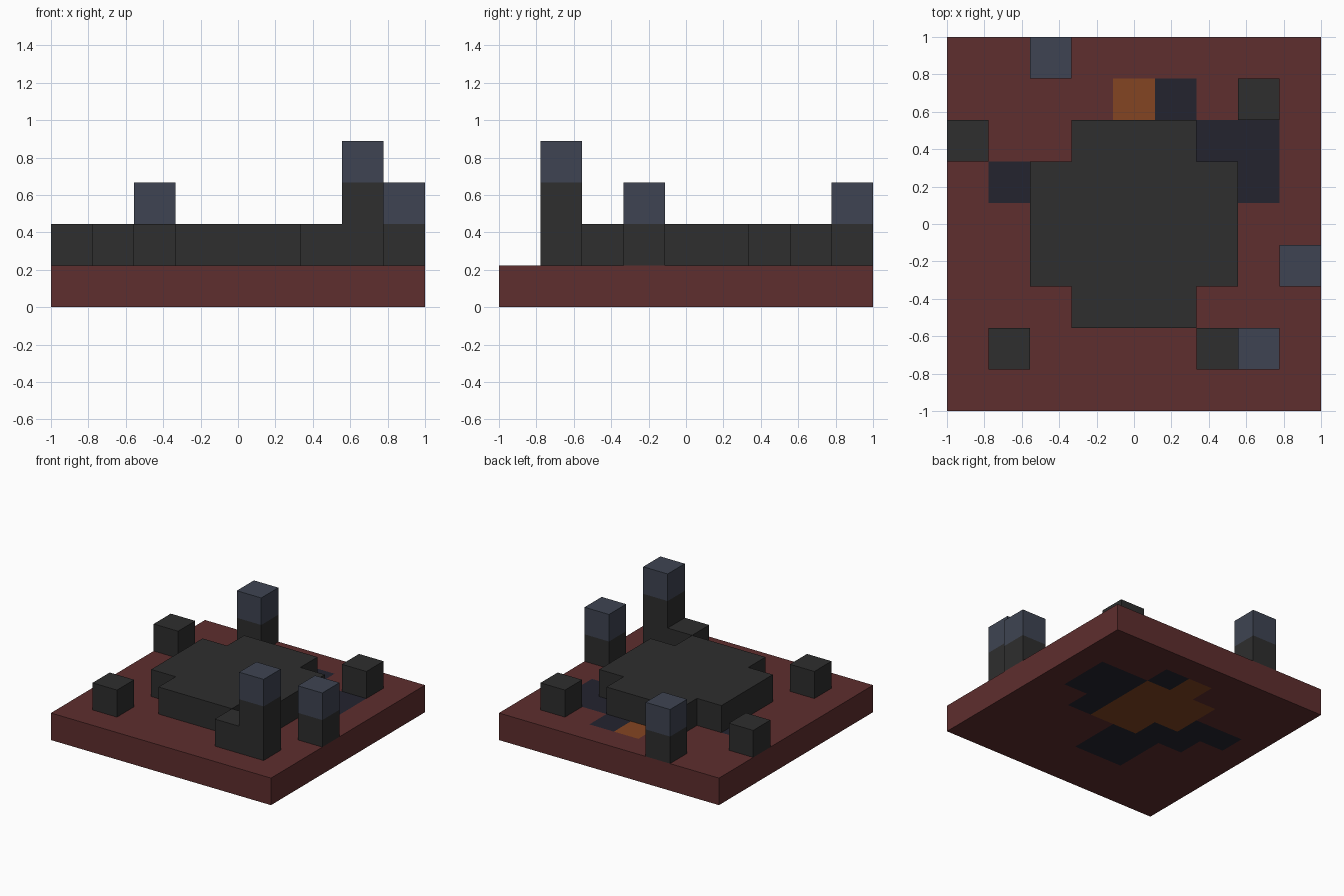
import bpy
import bmesh

old = bpy.data.objects.get("Cube")
if old:
    bpy.data.objects.remove(old, do_unlink=True)

N = 9
S = 2 / N  # one block


def material(name, rgb):
    linear = [((c / 255 + 0.055) / 1.055) ** 2.4 for c in rgb] + [1]
    m = bpy.data.materials.new(name)
    m.use_nodes = True
    m.diffuse_color = linear
    m.node_tree.nodes["Principled BSDF"].inputs["Base Color"].default_value = linear
    return m


BRICK = material("dark red brick", (94, 46, 46))
STONE = material("charcoal stone", (46, 46, 46))
SLATE = material("slate blue", (62, 68, 82))
NAVY = material("dark navy", (36, 36, 47))
LAVA = material("burnt orange", (132, 69, 34))


def blocks(name, cells, level, height, mats):
    """Solid made of grid cells {(column, row): material index}, open inside."""
    bm = bmesh.new()
    z0, z1 = level * S, (level + height) * S

    def quad(points, index):
        f = bm.faces.new([bm.verts.new(p) for p in points])
        f.material_index = index

    for (i, j), index in cells.items():
        x, y = -1 + i * S, -1 + j * S
        ring = [(x, y), (x + S, y), (x + S, y + S), (x, y + S)]
        quad([(*p, z1) for p in ring], index)
        quad([(*p, z0) for p in reversed(ring)], index)
        # walls only where there is no neighbour
        for k, (di, dj) in enumerate([(0, -1), (1, 0), (0, 1), (-1, 0)]):
            if (i + di, j + dj) not in cells:
                a, b = ring[k], ring[(k + 1) % 4]
                quad([(*a, z0), (*b, z0), (*b, z1), (*a, z1)], index)
    bmesh.ops.remove_doubles(bm, verts=bm.verts, dist=0.001)
    mesh = bpy.data.meshes.new(name)
    bm.to_mesh(mesh)
    bm.free()
    for m in mats:
        mesh.materials.append(m)
    ob = bpy.data.objects.new(name, mesh)
    bpy.context.collection.objects.link(ob)


# Floor slab, back row first: r brick, n navy, o orange
floor_plan = [
    "rrrrrrrrr",
    "rrrronrrr",
    "rrrooonnr",
    "rnnooonnr",
    "rrnnoonrr",
    "rrrnnrrrr",
    "rrrnnrrrr",
    "rrrrrrrrr",
    "rrrrrrrrr",
]
floor = {(i, N - 1 - r): "rno".index(c)
         for r, row in enumerate(floor_plan) for i, c in enumerate(row)}
blocks("floor_slab", floor, 0, 1, [BRICK, NAVY, LAVA])

# Central platform: a square without its corners
platform = {(i, j): 0 for i in range(2, 7) for j in range(2, 7)
            if not (i in (2, 6) and j in (2, 6))}
blocks("central_platform", platform, 1, 1, [STONE])

# Single blocks on the floor
for name, cell in [("back_left_block", (7, 7)), ("back_right_block", (0, 6)),
                   ("front_right_block", (1, 1)), ("front_step_block", (6, 1))]:
    blocks(name, {cell: 0}, 1, 1, [STONE])

# Pillars with slate caps
for name, cell, height in [("back_pillar", (2, 8), 1), ("side_pillar", (8, 3), 1),
                           ("front_pillar", (7, 1), 2)]:
    blocks(name + "_shaft", {cell: 0}, 1, height, [STONE])
    blocks(name + "_cap", {cell: 0}, 1 + height, 1, [SLATE])
